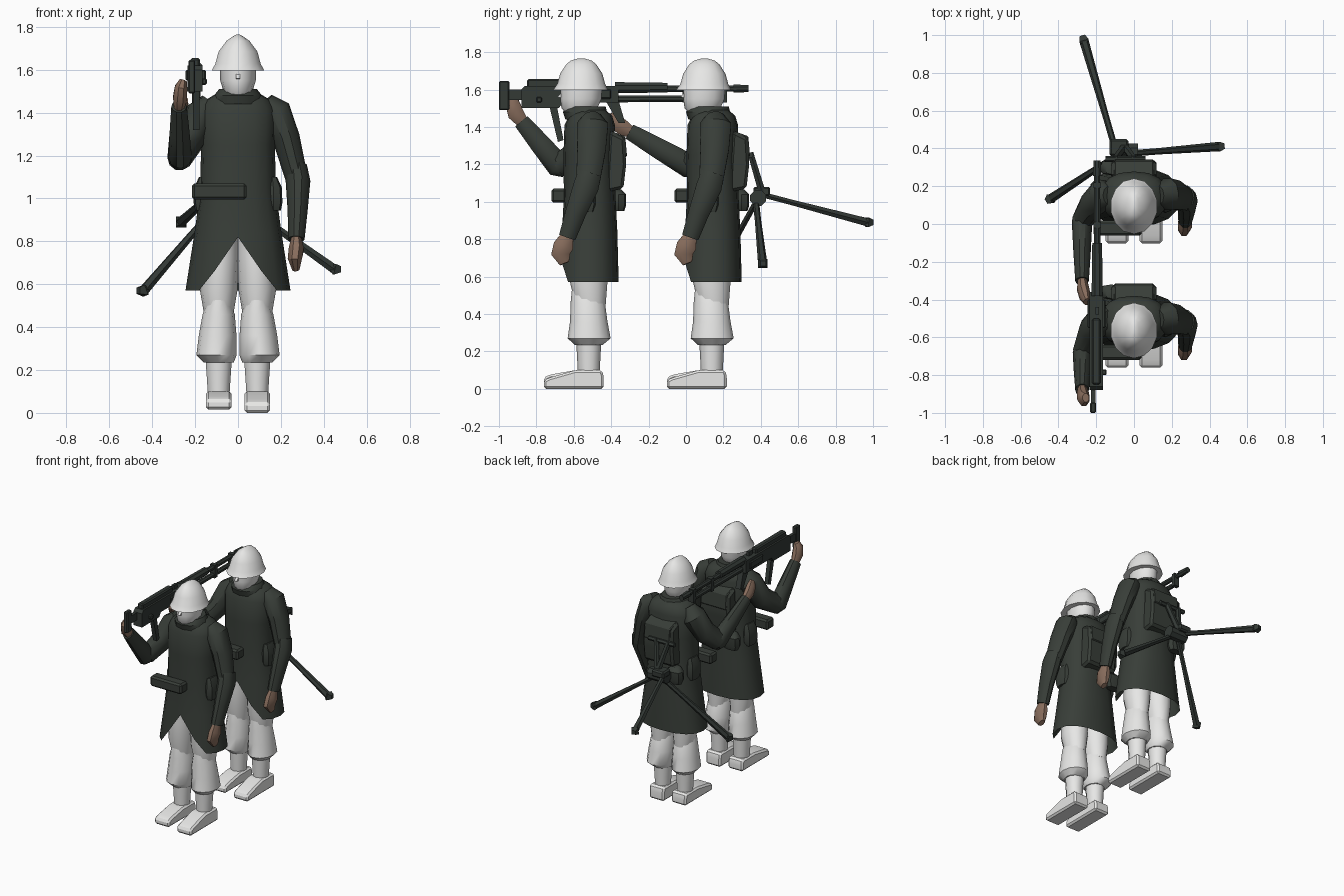
import bpy, bmesh, math
from mathutils import Vector


def material(name, rgb):
    m = bpy.data.materials.new(name)
    m.diffuse_color = (*rgb, 1)
    return m


WHITE = material("off white", (0.80, 0.80, 0.79))
COAT = material("dark green cloth", (0.040, 0.048, 0.040))
METAL = material("dark gun metal", (0.033, 0.041, 0.036))
SKIN = material("brown skin", (0.25, 0.155, 0.11))


def finish(name, bm, mat, bevel=0, angle=40):
    bmesh.ops.recalc_face_normals(bm, faces=bm.faces)
    if bevel:
        bmesh.ops.bevel(bm, geom=bm.edges[:], offset=bevel, segments=1, affect='EDGES')
    me = bpy.data.meshes.new(name)
    bm.to_mesh(me)
    bm.free()
    me.materials.append(mat)
    ob = bpy.data.objects.new(name, me)
    bpy.context.collection.objects.link(ob)
    bpy.context.view_layer.objects.active = ob
    ob.select_set(True)
    bpy.ops.object.shade_smooth_by_angle(angle=math.radians(angle))
    ob.select_set(False)
    return ob


def skin_rings(bm, rings, cap_start=True, cap_end=True):
    for a, b in zip(rings, rings[1:]):
        n = len(a)
        for i in range(n):
            bm.faces.new((a[i], a[(i + 1) % n], b[(i + 1) % n], b[i]))
    if cap_start:
        bm.faces.new(rings[0][::-1])
    if cap_end:
        bm.faces.new(rings[-1])


def loft(name, rings, mat, dy=0, n=12, p=1.0, cap_start=True, shape=None):
    """Stack of horizontal rounded rings: (x, y, z, rx, ry)."""
    bm, loops = bmesh.new(), []
    for k, (x, y, z, rx, ry) in enumerate(rings):
        loop = []
        for i in range(n):
            a = 2 * math.pi * i / n - math.pi / 2
            c, s = math.cos(a), math.sin(a)
            v = Vector((x + rx * math.copysign(abs(c) ** p, c),
                        y + ry * math.copysign(abs(s) ** p, s), z))
            if shape:
                v.z = shape(k, v)
            v.y += dy
            loop.append(bm.verts.new(v))
        loops.append(loop)
    skin_rings(bm, loops, cap_start)
    return finish(name, bm, mat)


def tube(name, pts, mat, dy=0, n=8, flat=1.0):
    """Tube through (x, y, z, radius) points."""
    bm, loops = bmesh.new(), []
    P = [Vector((p[0], p[1] + dy, p[2])) for p in pts]
    whole = (P[-1] - P[0]).normalized()
    ref = Vector((0, 1, 0)) if abs(whole.x) > 0.7 else Vector((1, 0, 0))
    for i, c in enumerate(P):
        d = (P[min(i + 1, len(P) - 1)] - P[max(i - 1, 0)]).normalized()
        u = d.cross(ref).normalized()
        w = d.cross(u)
        r = pts[i][3]
        loops.append([bm.verts.new(c + u * r * math.cos(a) + w * r * flat * math.sin(a))
                      for a in (2 * math.pi * (k + 0.5) / n for k in range(n))])
    skin_rings(bm, loops)
    return finish(name, bm, mat)


def prism(name, profile, x0, x1, mat, dy=0, bevel=0):
    """Side profile of (y, z) points pushed across x."""
    bm = bmesh.new()
    a, b = ([bm.verts.new((x, y + dy, z)) for y, z in profile] for x in (x0, x1))
    skin_rings(bm, [a, b])
    return finish(name, bm, mat, bevel, 25)


def box(name, x, y, z, mat, dy=0, bevel=0):
    prof = [(y[0], z[0]), (y[1], z[0]), (y[1], z[1]), (y[0], z[1])]
    return prism(name, prof, x[0], x[1], mat, dy, bevel)


def hem(k, v):
    # the coat front parts in an upturned V
    return max(v.z, 0.82 - 1.45 * abs(v.x)) if k == 0 and v.y < 0.04 else v.z


def soldier(tag, dy, right_arm, right_hand):
    def N(s):
        return tag + "_" + s
    # boots and legs
    for side, sx, lift in (("right", -1, 0.015), ("left", 1, 0)):
        x = 0.09 * sx
        prism(N(side + "_boot"), [(-0.20, lift), (-0.20, 0.045 + lift), (-0.17, 0.06 + lift), (-0.03, 0.10),
              (0.11, 0.10), (0.12, 0.07), (0.12, lift)], x - 0.06, x + 0.06, WHITE, dy, 0.012)
        loft(N(side + "_gaiter"), [(x, 0.04, 0.07, 0.052, 0.058), (x, 0.04, 0.16, 0.058, 0.062),
             (x, 0.04, 0.27, 0.066, 0.068)], WHITE, dy, 10)
        loft(N(side + "_breeches"), [(x, 0.04, 0.235, 0.07, 0.075), (x + 0.01 * sx, 0.042, 0.27, 0.094, 0.115),
             (x + 0.005 * sx, 0.04, 0.36, 0.088, 0.10), (x, 0.035, 0.46, 0.075, 0.092),
             (x, 0.02, 0.53, 0.05, 0.07)], WHITE, dy, 12)
        loft(N(side + "_thigh"), [(x, 0.05, 0.44, 0.065, 0.08), (x, 0.04, 0.57, 0.087, 0.10),
             (x * 0.95, 0.04, 0.72, 0.09, 0.105), (x * 0.9, 0.04, 0.84, 0.085, 0.105)], WHITE, dy, 12)
    # long coat and collar
    loft(N("coat"), [(0, 0.045, 0.57, 0.245, 0.155), (0, 0.045, 0.84, 0.203, 0.148),
         (0, 0.045, 1.03, 0.177, 0.138), (0, 0.04, 1.25, 0.172, 0.135), (0, 0.045, 1.41, 0.178, 0.135),
         (0, 0.05, 1.46, 0.15, 0.115), (0, 0.04, 1.49, 0.10, 0.09)], COAT, dy, 16, 0.85, False, hem)
    loft(N("collar"), [(0, 0.03, 1.44, 0.12, 0.115), (0, 0.02, 1.48, 0.112, 0.118),
         (0, 0.03, 1.51, 0.088, 0.10)], COAT, dy, 12)
    # head, nose and helmet
    loft(N("head"), [(0, -0.01, 1.46, 0.045, 0.06), (0, -0.01, 1.50, 0.068, 0.096),
         (0, -0.002, 1.55, 0.083, 0.11), (0, 0, 1.63, 0.085, 0.112)], WHITE, dy, 12)
    prism(N("nose"), [(-0.10, 1.59), (-0.128, 1.56), (-0.10, 1.555)], -0.01, 0.01, WHITE, dy)
    loft(N("helmet"), [(0, -0.002, 1.598, 0.095, 0.12), (0, -0.004, 1.597, 0.125, 0.147),
         (0, 0, 1.63, 0.108, 0.128), (0, 0, 1.685, 0.093, 0.113), (0, 0, 1.735, 0.055, 0.08),
         (0, 0, 1.755, 0.026, 0.055), (0, 0, 1.765, 0.008, 0.02)], WHITE, dy, 14)
    # hanging left arm
    tube(N("left_upper_arm"), [(0.13, 0.055, 1.455, 0.05), (0.175, 0.06, 1.41, 0.088),
         (0.225, 0.055, 1.28, 0.08), (0.272, 0.035, 1.10, 0.066)], COAT, dy, 10, 0.8)
    tube(N("left_forearm"), [(0.27, 0.045, 1.15, 0.065), (0.28, 0.025, 1.08, 0.072),
         (0.278, -0.03, 0.94, 0.058), (0.272, -0.075, 0.81, 0.048)], COAT, dy, 10, 0.8)
    tube(N("left_hand"), [(0.272, -0.07, 0.83, 0.033), (0.272, -0.095, 0.765, 0.058),
         (0.265, -0.11, 0.72, 0.055), (0.27, -0.09, 0.67, 0.028)], SKIN, dy, 8, 0.65)
    # raised right arm
    elbow, wrist = right_arm
    tube(N("right_upper_arm"), [(-0.13, 0.055, 1.455, 0.05), (-0.17, 0.055, 1.40, 0.088),
         (-0.225, 0.0, 1.27, 0.08), (*elbow, 0.066)], COAT, dy, 10, 0.85)
    tube(N("right_forearm"), [(elbow[0], elbow[1] + 0.04, elbow[2] - 0.02, 0.045), (*elbow, 0.068),
         (*(Vector(elbow).lerp(Vector(wrist), 0.5)), 0.058), (*wrist, 0.045)], COAT, dy, 10, 0.8)
    tube(N("right_hand"), right_hand, SKIN, dy, 8, 0.75)
    # pack, belt roll and pouches
    prism(N("backpack"), [(0.13, 1.05), (0.225, 1.07), (0.24, 1.2), (0.232, 1.34), (0.15, 1.38)],
          -0.12, 0.12, COAT, dy, 0.015)
    prism(N("pack_flap"), [(0.14, 1.385), (0.235, 1.35), (0.245, 1.24), (0.20, 1.24)],
          -0.105, 0.105, COAT, dy, 0.006)
    box(N("belt_roll"), (-0.215, 0.04), (-0.16, -0.08), (0.995, 1.07), COAT, dy, 0.012)
    for side, sx, y in (("left", 1, 0.02), ("right", -1, 0.06)):
        loft(N(side + "_hip_pouch"), [(0.165 * sx, y, 0.945, 0.035, 0.05), (0.165 * sx, y, 0.98, 0.042, 0.06),
             (0.165 * sx, y, 1.05, 0.04, 0.058), (0.16 * sx, y, 1.10, 0.022, 0.045)], COAT, dy, 8, 0.7)
    loft(N("canteen"), [(-0.12, 0.20, 0.95, 0.05, 0.03), (-0.12, 0.20, 0.98, 0.065, 0.04),
         (-0.12, 0.20, 1.04, 0.06, 0.04), (-0.12, 0.19, 1.065, 0.03, 0.025)], COAT, dy, 8, 0.7)


soldier("front_soldier", -0.56, ((-0.27, -0.12, 1.19), (-0.275, -0.32, 1.43)),
        [(-0.275, -0.31, 1.42, 0.033), (-0.27, -0.35, 1.47, 0.047),
         (-0.265, -0.365, 1.52, 0.042), (-0.255, -0.36, 1.55, 0.025)])
soldier("rear_soldier", 0.098, ((-0.275, -0.08, 1.19), (-0.275, -0.40, 1.375)),
        [(-0.275, -0.39, 1.37, 0.033), (-0.27, -0.44, 1.40, 0.045),
         (-0.26, -0.48, 1.43, 0.042), (-0.25, -0.51, 1.46, 0.025)])

# machine gun lying along the right shoulders
G = -0.195
box("gun_shoulder_plate", (-0.232, -0.20), (-1.0, -0.945), (1.49, 1.645), METAL, 0, 0.006)
box("gun_stock_bar", (-0.228, -0.205), (-0.95, -0.87), (1.545, 1.60), METAL)
prism("gun_receiver", [(-0.88, 1.50), (-0.68, 1.50), (-0.66, 1.53), (-0.36, 1.53), (-0.36, 1.62), (-0.86, 1.62),
      (-0.88, 1.60)], -0.235, -0.165, METAL)
box("gun_top_cover", (-0.222, -0.178), (-0.85, -0.50), (1.61, 1.655), METAL, 0, 0.008)
box("gun_feed_tray", (-0.245, -0.15), (-0.55, -0.40), (1.55, 1.60), METAL, 0, 0.006)
box("gun_sight", (-0.205, -0.185), (-0.48, -0.44), (1.61, 1.65), METAL)
box("gun_cocking_knob", (-0.17, -0.145), (-0.80, -0.77), (1.53, 1.56), METAL, 0, 0.006)
prism("gun_trigger_grip", [(-0.73, 1.51), (-0.69, 1.51), (-0.655, 1.33), (-0.685, 1.32)], -0.21, -0.18, METAL)
prism("gun_front_bracket", [(-0.43, 1.54), (-0.36, 1.54), (-0.325, 1.42), (-0.36, 1.42)], -0.215, -0.175, METAL)
tube("gun_barrel_jacket", [(G, -0.38, 1.61, 0.032), (G, -0.10, 1.61, 0.028)], METAL)
tube("gun_barrel", [(G, -0.12, 1.605, 0.019), (G, 0.26, 1.605, 0.017)], METAL)
tube("gun_muzzle", [(G, 0.255, 1.605, 0.024), (G, 0.335, 1.605, 0.02)], METAL)
tube("gun_gas_tube", [(G, -0.40, 1.55, 0.02), (G, 0.20, 1.55, 0.017)], METAL)
for i, y in enumerate((-0.02, 0.19)):
    box(f"gun_barrel_clamp_{i}", (G - 0.02, G + 0.02), (y, y + 0.03), (1.53, 1.625), METAL)

# tripod carried on the rear soldier's back
tube("tripod_hub", [(-0.12, 0.385, 1.02, 0.045), (0.02, 0.385, 1.02, 0.045)], METAL)
box("tripod_cradle", (-0.13, -0.03), (0.36, 0.45), (1.03, 1.08), METAL, 0, 0.01)
tube("tripod_top_bar", [(-0.15, 0.345, 1.25, 0.016), (0.06, 0.345, 1.25, 0.016)], METAL, n=6)
for i, x in enumerate((-0.10, 0.0)):
    tube(f"tripod_strut_{i}", [(x, 0.345, 1.26, 0.018), (-0.05, 0.41, 1.04, 0.022)], METAL, n=6)
feet = {"rear": ((-0.10, 0.40, 1.04), (-0.265, 0.97, 0.89)),
        "left": ((0.0, 0.375, 0.99), (0.45, 0.41, 0.67)),
        "right": ((-0.08, 0.37, 0.99), (-0.44, 0.135, 0.57))}
for name, (a, b) in feet.items():
    A, B = Vector(a), Vector(b)
    M = A.lerp(B, 0.3)
    tube(f"tripod_{name}_leg", [(*A, 0.017), (*M, 0.017), (*B, 0.025)], METAL, n=6)
    d = (B - A).normalized()
    out = Vector((d.x, d.y, 0)).normalized()
    E = B + out * 0.03
    tube(f"tripod_{name}_spade", [(*(B - d * 0.02), 0.02), (*B, 0.036), (E.x, E.y, E.z, 0.02)], METAL, n=4)
